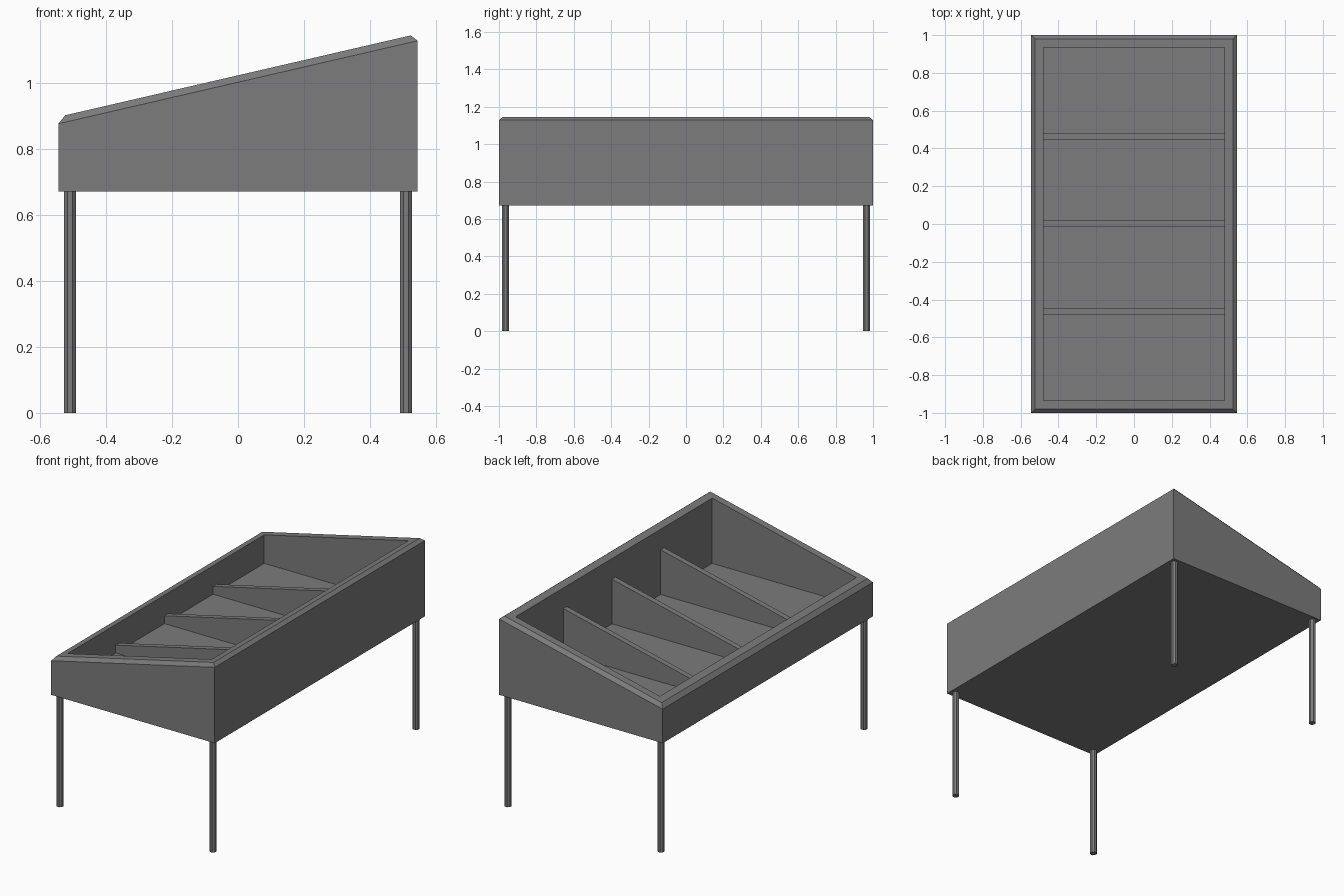
import bpy, bmesh, math

if "Cube" in bpy.data.objects:
    bpy.data.objects.remove(bpy.data.objects["Cube"])

SLOPE = 0.231      # rise of the rim along x
FLOOR = 0.742      # height of the tray floor
BOTTOM = 0.672     # underside of the tray

dark = bpy.data.materials.new("dark_grey")
dark.diffuse_color = (0.2, 0.2, 0.2, 1)
dark.use_nodes = True
dark.node_tree.nodes["Principled BSDF"].inputs["Base Color"].default_value = dark.diffuse_color


def finish(name, bm):
    bmesh.ops.recalc_face_normals(bm, faces=bm.faces[:])
    mesh = bpy.data.meshes.new(name)
    bm.to_mesh(mesh)
    bm.free()
    mesh.materials.append(dark)
    ob = bpy.data.objects.new(name, mesh)
    bpy.context.collection.objects.link(ob)
    return ob


def ring(bm, hx, hy, z, slope=0.0):
    """Rectangle of verts, tilted along x."""
    return [bm.verts.new((sx * hx, sy * hy, z + slope * sx * hx))
            for sx, sy in ((-1, -1), (1, -1), (1, 1), (-1, 1))]


def skin(bm, rings):
    """Join rings with side faces and close both ends."""
    for a, b in zip(rings, rings[1:]):
        for i in range(4):
            j = (i + 1) % 4
            bm.faces.new((a[i], a[j], b[j], b[i]))
    bm.faces.new(rings[0])
    bm.faces.new(rings[-1])


# Tray: outer walls, chamfered sloping rim, inner walls and flat floor
bm = bmesh.new()
skin(bm, [ring(bm, 0.545, 1.0, BOTTOM),
          ring(bm, 0.545, 1.0, 1.003, SLOPE),
          ring(bm, 0.524, 0.98, 1.024, SLOPE),
          ring(bm, 0.48, 0.935, 1.024, SLOPE),
          ring(bm, 0.48, 0.935, FLOOR)])
finish("tray", bm)

# Dividers: sloping boards across the tray, set below the rim
for n, y in enumerate((-0.461, 0.002, 0.465)):
    bm = bmesh.new()
    skin(bm, [ring(bm, 0.48, 0.017, FLOOR), ring(bm, 0.48, 0.017, 0.9, SLOPE)])
    finish(f"divider_{n + 1}", bm).location.y = y

# Legs: thin eight-sided posts at the corners
for sx, side in ((-1, "low"), (1, "high")):
    for sy, end in ((-1, "front"), (1, "back")):
        bpy.ops.mesh.primitive_cylinder_add(
            vertices=8, radius=0.02, depth=BOTTOM,
            location=(sx * 0.51, sy * 0.966, BOTTOM / 2),
            rotation=(0, 0, math.pi / 8))
        leg = bpy.context.object
        leg.name = f"{end}_leg_{side}_side"
        leg.data.materials.append(dark)
